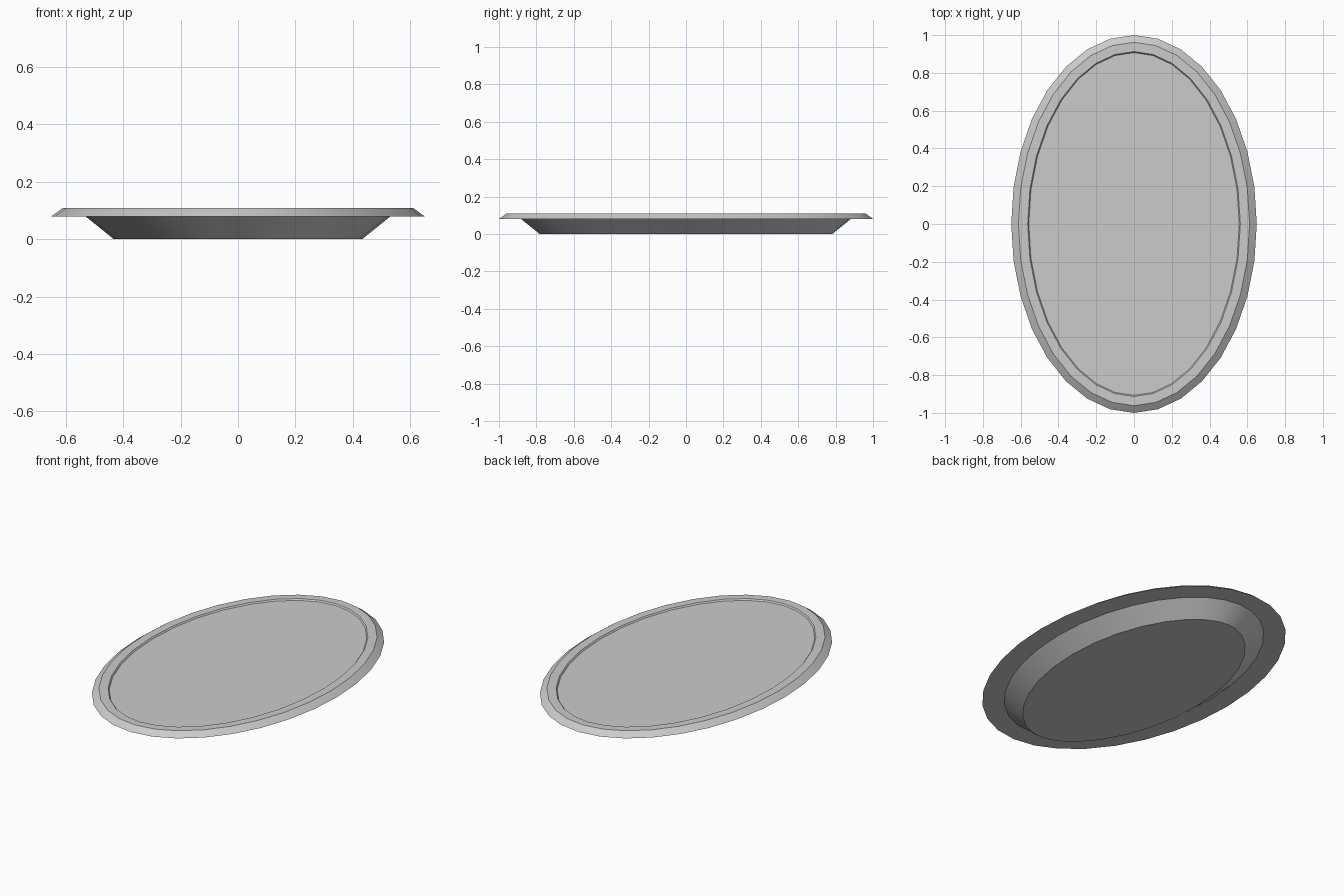
import bpy, bmesh, math

if "Cube" in bpy.data.objects:
    bpy.data.objects.remove(bpy.data.objects["Cube"])

A, B, SIDES = 0.65, 1.0, 32


def oval(bm, inset, z):
    """Ring of verts: the outer ellipse moved inward along its normals."""
    ring = []
    for i in range(SIDES):
        t = 2 * math.pi * i / SIDES
        c, s = math.cos(t), math.sin(t)
        nx, ny = c / A, s / B
        n = math.hypot(nx, ny)
        ring.append(bm.verts.new((A * c - inset * nx / n, B * s - inset * ny / n, z)))
    return ring


def build(name, profile):
    bm = bmesh.new()
    rings = [oval(bm, d, z) for d, z in profile]
    for lo, hi in zip(rings, rings[1:]):
        for i in range(SIDES):
            j = (i + 1) % SIDES
            bm.faces.new((lo[i], lo[j], hi[j], hi[i]))
    bm.faces.new(rings[0][::-1])
    bm.faces.new(rings[-1])
    bmesh.ops.recalc_face_normals(bm, faces=bm.faces)
    mesh = bpy.data.meshes.new(name)
    bm.to_mesh(mesh)
    bm.free()
    obj = bpy.data.objects.new(name, mesh)
    bpy.context.collection.objects.link(obj)
    bpy.context.view_layer.objects.active = obj
    obj.select_set(True)
    bpy.ops.object.shade_smooth_by_angle(angle=math.radians(25))
    obj.select_set(False)
    return obj


# Tray: base, flared wall, rim underside, bevelled rim, small step to the floor
build("oval_tray", [
    (0.217, 0.0),
    (0.118, 0.08),
    (0.0, 0.08),
    (0.038, 0.108),
    (0.087, 0.108),
    (0.093, 0.1),
])
